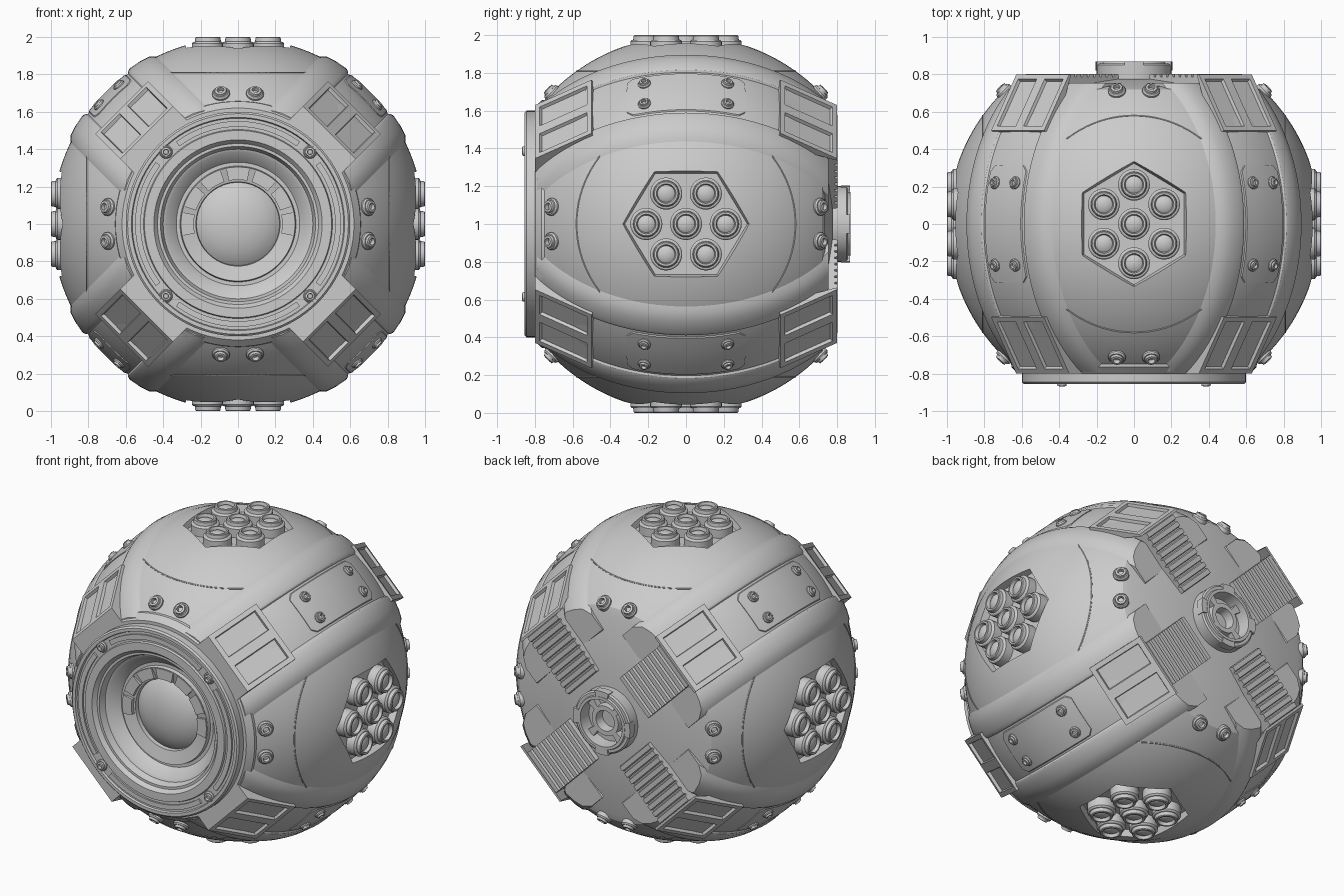
import bpy, bmesh
from math import sin, cos, pi, radians, sqrt, asin
from mathutils import Matrix, Vector

if "Cube" in bpy.data.objects:
    bpy.data.objects.remove(bpy.data.objects["Cube"])

R = 0.996
CENTRE = Matrix.Translation((0, 0, 1))


def make(name, bm, mats, angle=30):
    """Turn a bmesh into one object per matrix (all relative to the sphere centre)."""
    bmesh.ops.remove_doubles(bm, verts=bm.verts, dist=1e-5)
    bmesh.ops.recalc_face_normals(bm, faces=bm.faces)
    me = bpy.data.meshes.new(name)
    bm.to_mesh(me)
    bm.free()
    me.polygons.foreach_set("use_smooth", [True] * len(me.polygons))
    me.set_sharp_from_angle(angle=radians(angle))
    out = []
    for m in mats:
        o = bpy.data.objects.new(name, me)
        o.matrix_world = CENTRE @ m
        bpy.context.collection.objects.link(o)
        out.append(o)
    return out


def loft(rings, closed_path=False, closed_ring=True, caps=False):
    bm = bmesh.new()
    vs = [[bm.verts.new(p) for p in ring] for ring in rings]
    n, k = len(vs), len(vs[0])
    for i in range(n if closed_path else n - 1):
        for j in range(k if closed_ring else k - 1):
            a, b = vs[i], vs[(i + 1) % n]
            bm.faces.new((a[j], a[(j + 1) % k], b[(j + 1) % k], b[j]))
    if caps:
        bm.faces.new(vs[0])
        bm.faces.new(vs[-1])
    return bm


def lathe(profile, segs):
    """Revolve (radius, height) points about Z."""
    return loft([[(r * cos(2 * pi * i / segs), r * sin(2 * pi * i / segs), h) for r, h in profile]
                 for i in range(segs)], closed_path=True, closed_ring=False)


def arc(r0, r1, a0, a1, h0, h1, steps=12):
    """Solid arc segment around Z, angles in degrees."""
    rings = []
    for i in range(steps + 1):
        a = radians(a0 + (a1 - a0) * i / steps)
        rings.append([(r * cos(a), r * sin(a), h) for r, h in ((r0, h0), (r1, h0), (r1, h1), (r0, h1))])
    return loft(rings, caps=True)


def sweep(profile, half_angle, steps):
    """Sweep a closed (z, radius) section about Z, symmetric around +X."""
    angs = [radians(half_angle) * (2 * i / steps - 1) for i in range(steps + 1)]
    return loft([[(r * cos(a), r * sin(a), v) for v, r in profile] for a in angs], caps=True)


def aim(direction, dist=0.0):
    d = Vector(direction).normalized()
    return Matrix.Translation(d * dist) @ d.to_track_quat('Z', 'Y').to_matrix().to_4x4()


def rho(v, off=0.0):
    return sqrt(R * R - v * v) + off


FRONT, BACK = aim((0, -1, 0)), aim((0, 1, 0))
SIDES = [Matrix.Rotation(k * pi / 2, 4, 'Y') for k in range(4)]
DIAGS = [Matrix.Rotation(k * pi / 2 + pi / 4, 4, 'Y') for k in range(4)]
FLIP = Matrix.Scale(-1, 4, (0, 1, 0))

# Spherical shell, open at the front for the eye, a shallow cone at the back
a0, a1 = asin(-0.79 / R), asin(0.72 / R)
arc_pts = [(R * cos(a0 + (a1 - a0) * i / 48), R * sin(a0 + (a1 - a0) * i / 48)) for i in range(49)]
shell_prof = ([(0, -0.66), (0.5, -0.66)] + arc_pts +
              [(0.64, 0.735), (0.3, 0.775), (0.18, 0.78), (0.17, 0.74), (0, 0.74)])
shell = make("shell", lathe(shell_prof, 128), [BACK])[0]

# Hexagonal pod recesses cut from four sides
hexa = [(cos(i * pi / 3), sin(i * pi / 3)) for i in range(6)]
for m in SIDES:
    bm = loft([[(h, r * c, 0.95 * r * s) for c, s in hexa] for h, r in ((0.91, 0.325), (1.1, 0.39))], caps=True)
    cutter = make("hex_cutter", bm, [m])[0]
    cutter.hide_render = True
    mod = shell.modifiers.new("hex", 'BOOLEAN')
    mod.operation, mod.solver, mod.object = 'DIFFERENCE', 'EXACT', cutter
    bpy.context.view_layer.objects.active = shell
    bpy.ops.object.modifier_apply(modifier=mod.name)
    bpy.data.objects.remove(cutter)
shell.data.set_sharp_from_angle(angle=radians(20))

# Seven round pods in each recess
pod_prof = [(0.085, 0.90), (0.085, 0.965), (0.078, 0.973), (0.07, 0.975), (0.067, 0.996), (0.062, 1.0),
            (0.052, 1.0), (0.046, 0.98), (0.03, 0.99), (0, 0.993)]
spots = [(0, 0)] + [(0.21 * c, 0.186 * s) for c, s in hexa]
make("pod", lathe(pod_prof, 28),
     [m @ Matrix.Translation((0, y, z)) @ aim((1, 0, 0)) for m in SIDES for y, z in spots])

# Thin round panel seam on each side
seam = [(0.58 + 0.004 * cos(t * pi / 3), rho(0.58) + 0.004 * sin(t * pi / 3)) for t in range(7)]
make("panel_seam", lathe(seam, 96), [m @ aim((1, 0, 0)) for m in SIDES])

# Diagonal bands with a raised ridge along both edges
half = [(0.145, -0.008), (0.16, 0.01), (0.18, 0.018), (0.25, 0.02), (0.30, 0.017), (0.335, -0.008)]
prof = [(v, rho(v, o)) for v, o in half]
band = [(0.335, 0.78)] + prof[::-1] + [(0.05, rho(0.05, -0.008)), (-0.05, rho(0.05, -0.008))]
band += [(-v, r) for v, r in prof] + [(-0.335, 0.78)]
bm = sweep(band, 60, 48)
for y, s in ((-0.79, -1), (0.755, 1)):
    bmesh.ops.bisect_plane(bm, geom=bm.verts[:] + bm.edges[:] + bm.faces[:], plane_co=(0, y, 0),
                           plane_no=(0, s, 0), clear_outer=True)
    bmesh.ops.holes_fill(bm, edges=[e for e in bm.edges if e.is_boundary])
make("diagonal_band", bm, DIAGS)

# Curved cover plate in the middle of each band, with rounded corners
rings, n = [], 20
for i in range(n + 1):
    t = 2 * i / n - 1
    w = 0.142 if abs(t) < 0.85 else 0.112 + 0.03 * sqrt(max(0, 1 - ((abs(t) - 0.85) / 0.15) ** 2))
    a = radians(18.3) * t
    sec = [(-w, 0.95)] + [(w * k, rho(w * k, o)) for k, o in
                          ((-1, -0.002), (-0.95, 0.005), (-0.4, 0.005), (0.4, 0.005), (0.95, 0.005), (1, -0.002))] + [(w, 0.95)]
    rings.append([(r * cos(a), r * sin(a), v) for v, r in sec])
make("cover_plate", loft(rings, caps=True), DIAGS)


def corner_block(inner):
    """Tapered block with two sunken slots; inner is its smallest radius at the end face."""
    bm = bmesh.new()
    grid = [[bm.verts.new((u, y, v)) for v in (-0.2, 0, 0.2)]
            for u, y in ((inner, 0.8), (0.69, 0.8), (0.88, 0.5), (0.80, 0.47))]
    slots = []
    for i in range(3):
        for j in range(2):
            f = bm.faces.new((grid[i][j], grid[i][j + 1], grid[i + 1][j + 1], grid[i + 1][j]))
            if i == 1:
                slots.append(f)
    for j in (0, 2):
        bm.faces.new([row[j] for row in grid])
    bm.faces.new(grid[0] + grid[3][::-1])
    bmesh.ops.recalc_face_normals(bm, faces=bm.faces)
    bmesh.ops.inset_individual(bm, faces=slots, thickness=0.042, depth=0)
    bmesh.ops.inset_individual(bm, faces=slots, thickness=0.006, depth=-0.018)
    return bm


# Corner blocks at both ends of each band
make("front_corner_block", corner_block(0.56), [m @ FLIP for m in DIAGS])
make("rear_corner_block", corner_block(0.675), DIAGS)

# Ribbed vents on the back
outline, n = [(0.26, 0.68)], 9
for i in range(n):
    u, w = 0.26 + 0.425 * i / n, 0.425 / n
    outline += [(u, 0.785), (u + 0.1 * w, 0.802), (u + 0.7 * w, 0.802), (u + 0.82 * w, 0.785)]
outline += [(0.685, 0.785), (0.685, 0.68)]
make("vent", loft([[(u, y, v) for u, y in outline] for v in (-0.145, 0.145)], caps=True), DIAGS)

# Front eye: outer ring, funnel and domed lens
eye = [(0.66, 0.72), (0.655, 0.765), (0.62, 0.80), (0.6, 0.80), (0.6, 0.845), (0.59, 0.855), (0.57, 0.855),
       (0.565, 0.842), (0.505, 0.842), (0.50, 0.855), (0.45, 0.855), (0.43, 0.83), (0.415, 0.83),
       (0.40, 0.79), (0.385, 0.785), (0.33, 0.725), (0.31, 0.725), (0.305, 0.75), (0.225, 0.73),
       (0.222, 0.705), (0.2, 0.722), (0.15, 0.747), (0.08, 0.765), (0, 0.77)]
make("front_eye", lathe(eye, 96), [FRONT])
for k in range(4):
    make("ring_bar", arc(0.52, 0.55, k * 90 - 37, k * 90 + 37, 0.83, 0.853, 20), [FRONT])

# Small windows over the top half of the lens
UP = Matrix.Rotation(pi / 2, 4, 'X')
for k in range(7):
    a = 180 * k / 6
    make("lens_window", arc(0.236, 0.302, a - 12, a + 12, 0.72, 0.756, 5), [UP])

# Rear connector with inner teeth and outer lugs
conn = [(0.2, 0.74), (0.2, 0.85), (0.19, 0.858), (0.172, 0.858), (0.168, 0.87), (0.15, 0.87), (0.143, 0.79),
        (0.1, 0.79), (0.095, 0.83), (0.066, 0.83), (0.06, 0.77), (0, 0.77)]
make("rear_connector", lathe(conn, 48), [BACK])
for k in range(4):
    make("connector_tooth", arc(0.09, 0.147, k * 90 + 35, k * 90 + 55, 0.78, 0.83, 3), [BACK])
    make("connector_lug", arc(0.16, 0.205, k * 90 - 14, k * 90 + 14, 0.82, 0.868, 4), [BACK])

# Bolts: pairs on the shell, four per cover plate, four on the eye ring
bolt = [(1.0, -0.03), (1.0, 0.008), (0.85, 0.016), (0.72, 0.016), (0.66, 0.028), (0.4, 0.03), (0.34, 0.01), (0, 0.01)]


def bolts(name, r, mats):
    make(name, lathe([(a * r, h * r / 0.042) for a, h in bolt], 20), mats)


bolts("shell_bolt", 0.047, [m @ aim((0.69, y, z), R) for m in SIDES for y in (-0.705, 0.705) for z in (-0.09, 0.09)])
bolts("plate_bolt", 0.034, [m @ aim((0.975, y, z), 1.0) for m in DIAGS for y in (-0.22, 0.22) for z in (-0.075, 0.075)])
bolts("ring_bolt", 0.036, [m @ Matrix.Translation((0.545, -0.842, 0)) @ FRONT for m in DIAGS])
